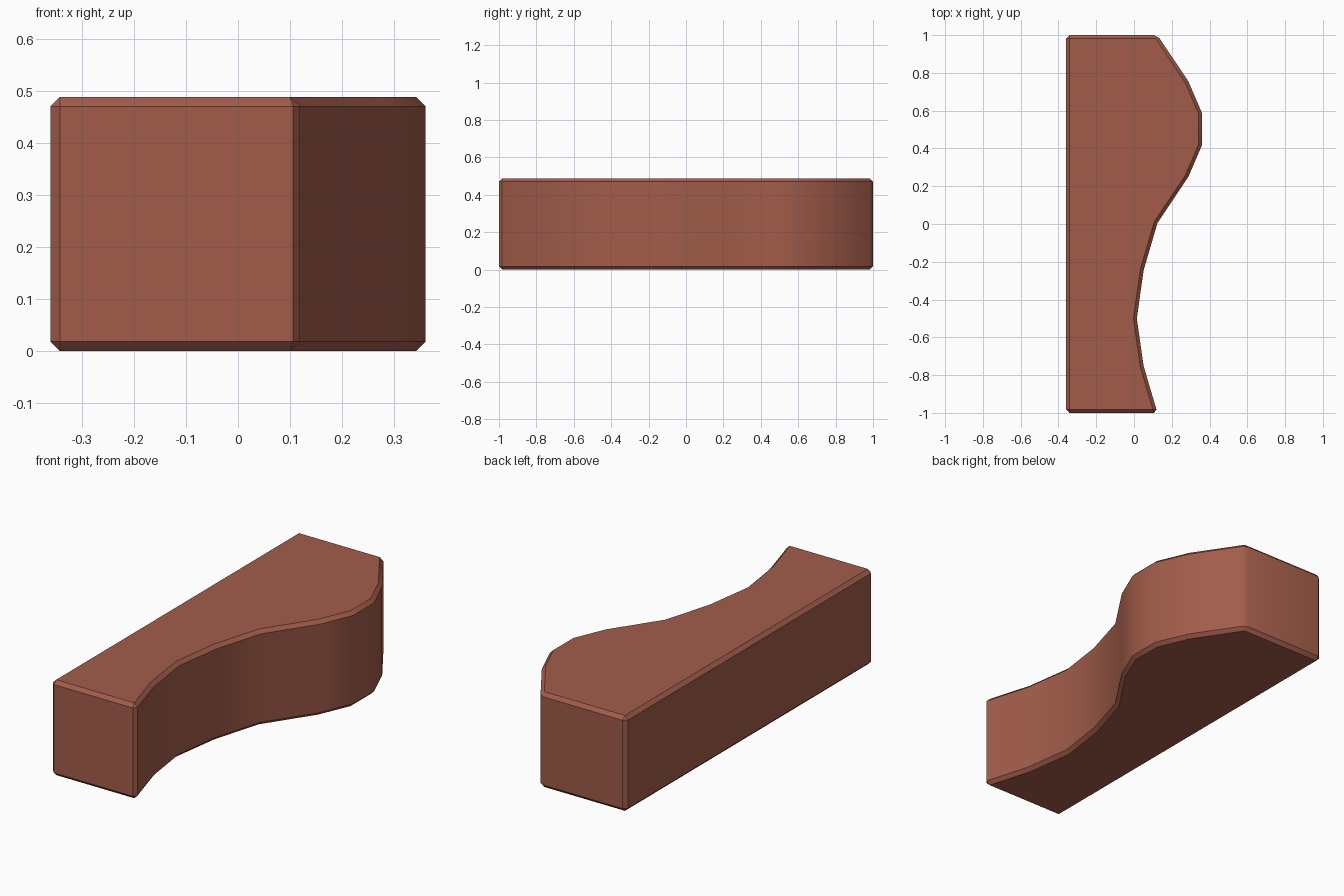
import bpy, bmesh, math

if "Cube" in bpy.data.objects:
    bpy.data.objects.remove(bpy.data.objects["Cube"])

HEIGHT = 0.488
BEVEL = 0.018

# Plan outline: straight back, hollow front half, bulging rear half
outline = [
    (-0.36, 1.0), (-0.36, -1.0), (0.124, -1.0),
    (0.051, -0.752), (0.015, -0.5), (0.051, -0.245), (0.124, 0.005),
    (0.288, 0.25), (0.36, 0.418), (0.36, 0.587), (0.288, 0.755), (0.124, 1.0),
]

# Extrude the outline into a block
bm = bmesh.new()
base = bm.faces.new([bm.verts.new((x, y, 0)) for x, y in outline])
ext = bmesh.ops.extrude_face_region(bm, geom=[base], use_keep_orig=True)
top = [g for g in ext["geom"] if isinstance(g, bmesh.types.BMVert)]
bmesh.ops.translate(bm, verts=top, vec=(0, 0, HEIGHT))
bmesh.ops.recalc_face_normals(bm, faces=bm.faces)

# Chamfer the rims and the sharp upright corners
sharp = [e for e in bm.edges if e.calc_face_angle(0) > math.radians(40)]
bmesh.ops.bevel(bm, geom=sharp, offset=BEVEL, offset_type='OFFSET',
                segments=1, affect='EDGES', profile=0.5, clamp_overlap=True)
bmesh.ops.recalc_face_normals(bm, faces=bm.faces)

mesh = bpy.data.meshes.new("curved_brick")
bm.to_mesh(mesh)
bm.free()
brick = bpy.data.objects.new("curved_brick", mesh)
bpy.context.collection.objects.link(brick)

# Brick red
mat = bpy.data.materials.new("brick_red")
mat.diffuse_color = (0.36, 0.108, 0.068, 1)
mat.use_nodes = True
mat.node_tree.nodes["Principled BSDF"].inputs["Base Color"].default_value = mat.diffuse_color
mesh.materials.append(mat)

# Smooth the curved side, keep the chamfers crisp
bpy.context.view_layer.objects.active = brick
brick.select_set(True)
bpy.ops.object.shade_smooth_by_angle(angle=math.radians(30))
